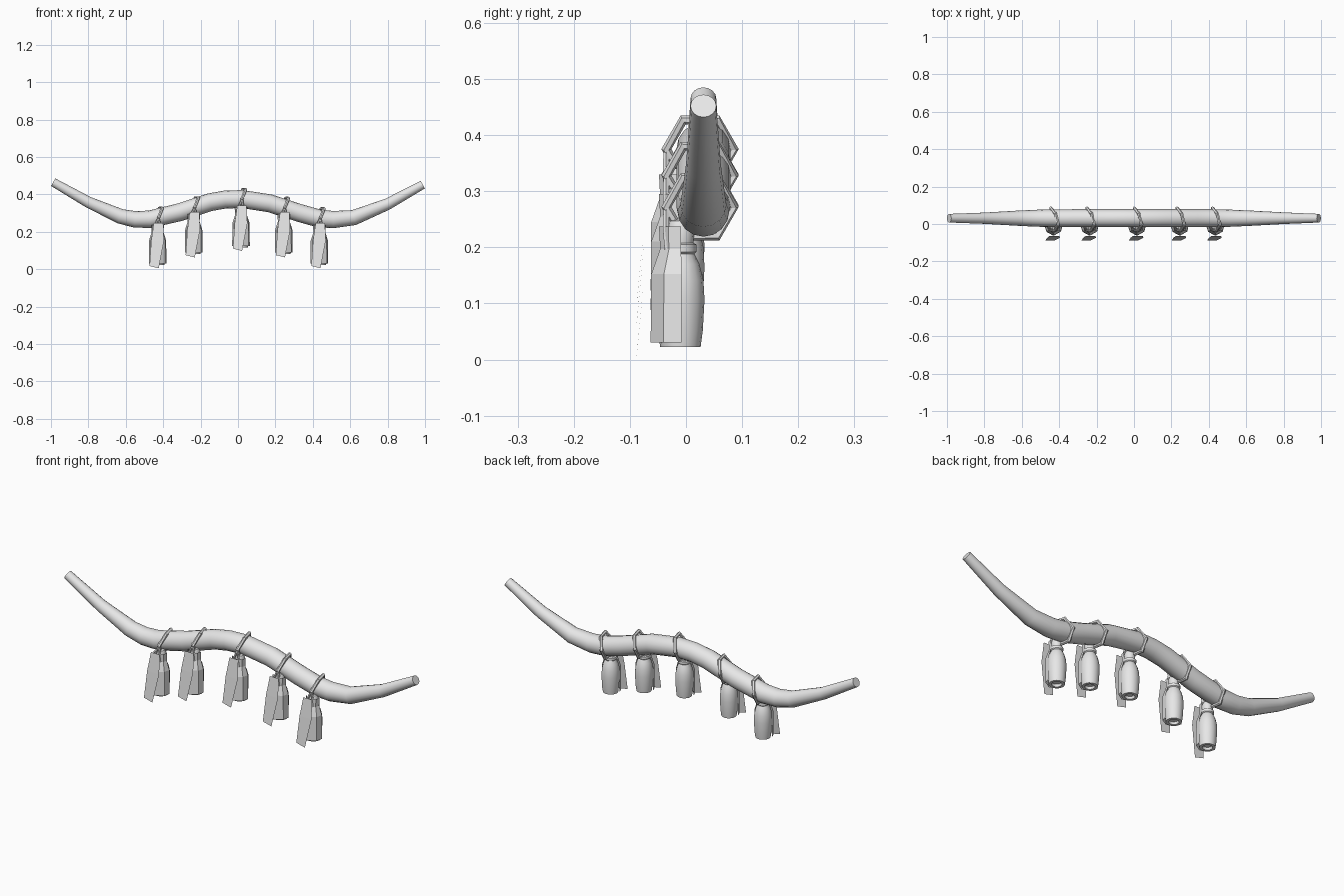
import bpy, bmesh
from math import sin, cos, pi, radians
from mathutils import Vector

cube = bpy.data.objects.get("Cube")
if cube:
    bpy.data.objects.remove(cube, do_unlink=True)

grey = bpy.data.materials.new("light_grey")
grey.use_nodes = True
grey.diffuse_color = (0.8, 0.8, 0.8, 1)
grey.node_tree.nodes["Principled BSDF"].inputs["Base Color"].default_value = (0.8, 0.8, 0.8, 1)


def finish(name, bm, location=(0, 0, 0), smooth=None):
    bmesh.ops.recalc_face_normals(bm, faces=bm.faces)
    mesh = bpy.data.meshes.new(name)
    bm.to_mesh(mesh)
    bm.free()
    mesh.materials.append(grey)
    ob = bpy.data.objects.new(name, mesh)
    ob.location = location
    bpy.context.collection.objects.link(ob)
    if smooth:
        bpy.ops.object.select_all(action='DESELECT')
        ob.select_set(True)
        bpy.context.view_layer.objects.active = ob
        bpy.ops.object.shade_smooth_by_angle(angle=radians(smooth))
    return ob


def sweep(path, radii, sides, side_axis, closed=False):
    """Tube along a path, with rings set square to the path."""
    bm = bmesh.new()
    pts = [Vector(p) for p in path]
    n = len(pts)
    rings = []
    for i, p in enumerate(pts):
        before = pts[i - 1] if closed or i > 0 else p
        after = pts[(i + 1) % n] if closed or i < n - 1 else p
        t = (after - before).normalized()
        u = t.cross(Vector(side_axis)).normalized()
        v = t.cross(u)
        rings.append([bm.verts.new(p + radii[i] * (u * cos(a) + v * sin(a)))
                      for a in (2 * pi * k / sides for k in range(sides))])
    for i in range(n if closed else n - 1):
        a, b = rings[i], rings[(i + 1) % n]
        for k in range(sides):
            m = (k + 1) % sides
            bm.faces.new((a[k], a[m], b[m], b[k]))
    if not closed:
        bm.faces.new(rings[0])
        bm.faces.new(rings[-1])
    return bm


def lathe(profile, sides):
    bm = bmesh.new()
    verts = [bm.verts.new((r, 0, z)) for r, z in profile]
    edges = [bm.edges.new(pair) for pair in zip(verts, verts[1:])]
    bmesh.ops.spin(bm, geom=verts + edges, axis=(0, 0, 1), cent=(0, 0, 0),
                   angle=2 * pi, steps=sides, use_duplicate=False)
    bmesh.ops.remove_doubles(bm, verts=bm.verts, dist=0.0002)
    return bm


def sheet(rows):
    """Thin paper surface through rows of points."""
    bm = bmesh.new()
    grid = [[bm.verts.new(p) for p in row] for row in rows]
    for a, b in zip(grid, grid[1:]):
        for k in range(len(a) - 1):
            bm.faces.new((a[k], a[k + 1], b[k + 1], b[k]))
    return bm


# Bent pole: x, z, radius
pole = [(-0.988, 0.465, 0.023), (-0.8, 0.358, 0.030), (-0.63, 0.283, 0.040),
        (-0.55, 0.266, 0.044), (-0.47, 0.267, 0.047), (-0.31, 0.305, 0.048),
        (-0.15, 0.358, 0.048), (-0.07, 0.372, 0.048), (0.02, 0.375, 0.048),
        (0.17, 0.352, 0.048), (0.33, 0.300, 0.048), (0.43, 0.272, 0.048),
        (0.51, 0.265, 0.046), (0.62, 0.276, 0.041), (0.8, 0.348, 0.031),
        (0.988, 0.452, 0.023)]
finish("pole", sweep([(x, 0.031, z) for x, z, r in pole],
                     [r for x, z, r in pole], 16, (0, 1, 0)), smooth=40)

# Bottle outline with a hollow foot and a collared neck
bottle = [(0, 0.012), (0.02, 0.012), (0.023, 0), (0.036, 0), (0.04, 0.03),
          (0.043, 0.085), (0.041, 0.12), (0.034, 0.148), (0.025, 0.166),
          (0.029, 0.17), (0.029, 0.183), (0.023, 0.186), (0.025, 0.21),
          (0.019, 0.225), (0, 0.23)]
twist = (-0.02, 0.005, 0.02, 0, -0.01, -0.02)
wrap_columns = [(-0.047, -0.005), (-0.038, -0.032), (0, -0.053),
                (0.04, -0.03), (0.047, 0.002)]
wrap_rows = [(0.008, 1), (0.13, 0.98), (0.175, 0.68), (0.215, 0.72)]

# x, pole height, bottle foot height
stations = [(-0.43, 0.275, 0.022), (-0.237, 0.33, 0.08), (0.016, 0.375, 0.115),
            (0.245, 0.328, 0.08), (0.435, 0.272, 0.022)]
for i, (x, pole_z, foot) in enumerate(stations, 1):
    place = (x, -0.01, foot)
    finish(f"bottle_{i}", lathe(bottle, 16), place, 40)

    # Six-cornered loop round the pole
    loop = [(dx, 0.06 * cos(k * pi / 3), 0.06 * sin(k * pi / 3))
            for k, dx in enumerate(twist)]
    finish(f"pole_loop_{i}", sweep(loop, [0.009] * 6, 6, (1, 0, 0), True),
           (x + 0.005, 0.025, pole_z))

    # Cords from the loop down to the neck
    for side in (-1, 1):
        cord = [(0.005, -0.035, pole_z), (side * 0.013, -0.036, foot + 0.21),
                (side * 0.016, -0.033, foot + 0.175)]
        finish(f"neck_cord_{i}_{'left' if side > 0 else 'right'}",
               sweep(cord, [0.006] * 3, 6, (0, 1, 0)), (x, 0, 0))

    # Paper wrapped round the front of the bottle
    rows = [[(cx * s, cy * s, z) for cx, cy in wrap_columns] for z, s in wrap_rows]
    finish(f"paper_wrap_{i}", sheet(rows), place)

    # Slanted paper tag hanging in front
    tag = [[(-0.043, -0.077, -0.005), (0.006, -0.078, -0.017)],
           [(-0.034, -0.064, 0.13), (0.034, -0.064, 0.13)],
           [(-0.02, -0.053, 0.225), (0.03, -0.053, 0.225)]]
    finish(f"paper_tag_{i}", sheet(tag), place)
